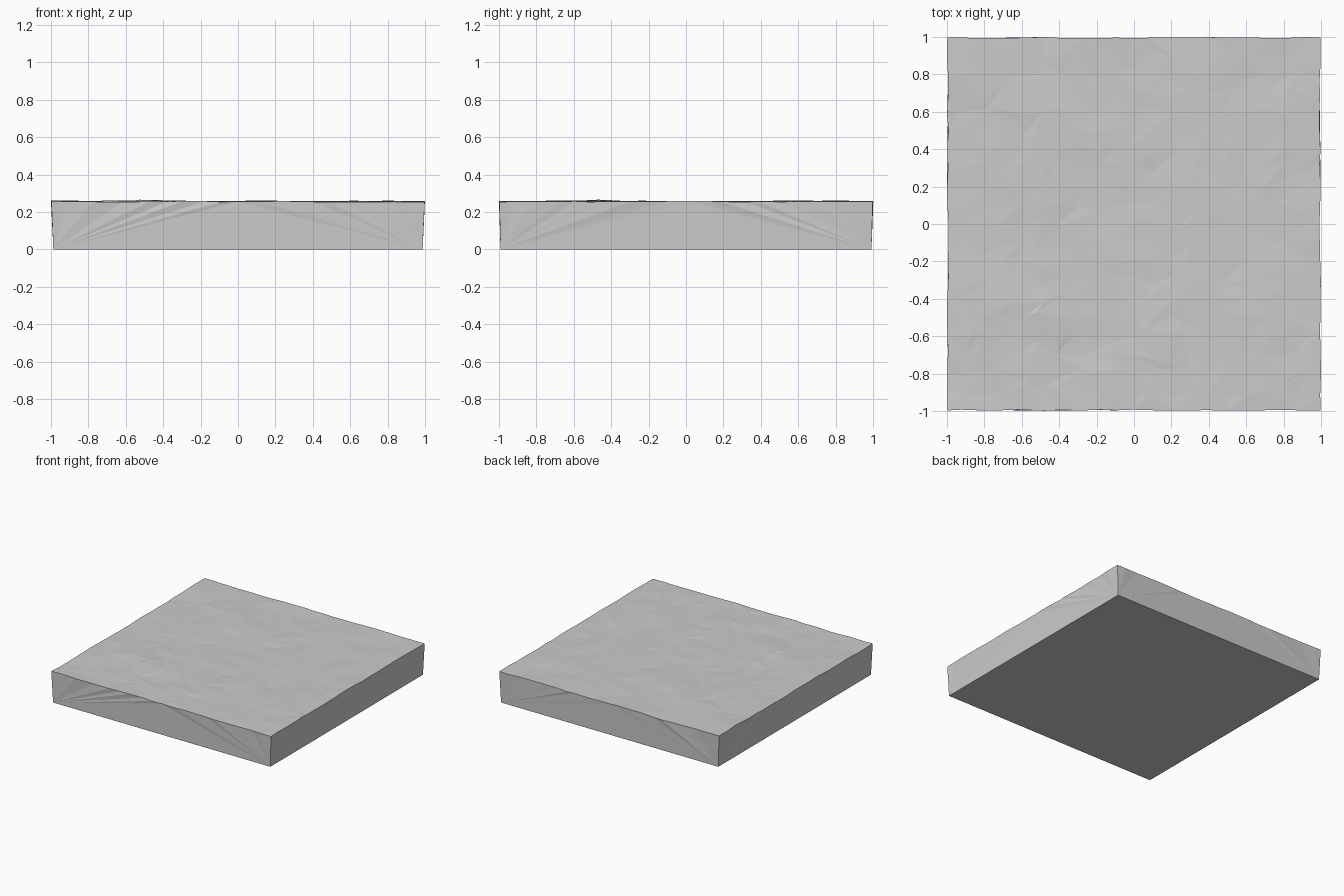
import bpy, bmesh, math, random
from mathutils import Vector, noise

if "Cube" in bpy.data.objects:
    bpy.data.objects.remove(bpy.data.objects["Cube"])

random.seed(4)
N = 20            # cells per side of the uneven top
TOP = 0.256       # mean height of the top surface

# raised spots (x, y, radius, height)
BUMPS = [(-0.45, -0.50, 0.12, 0.010), (-0.46, -0.22, 0.08, 0.006),
         (-0.95, 0.75, 0.10, 0.006), (-0.60, 0.62, 0.10, 0.005),
         (0.15, -0.62, 0.12, 0.005), (0.80, 0.55, 0.15, 0.004)]


def height(x, y):
    z = TOP + 0.006 * noise.noise(Vector((x * 3.5, y * 3.5, 1.7)))
    for bx, by, r, h in BUMPS:
        z += h * math.exp(-((x - bx) ** 2 + (y - by) ** 2) / r ** 2)
    return z + random.uniform(-0.002, 0.002)


bm = bmesh.new()

# uneven top with irregular triangles
grid = []
for j in range(N + 1):
    row = []
    for i in range(N + 1):
        x, y = -1 + 2 * i / N, -1 + 2 * j / N
        edge_x, edge_y = i in (0, N), j in (0, N)
        corner = edge_x and edge_y
        px = x * random.uniform(0.992, 1.0) if edge_x else x + random.uniform(-0.03, 0.03)
        py = y * random.uniform(0.992, 1.0) if edge_y else y + random.uniform(-0.03, 0.03)
        if corner:
            px, py = x * 0.998, y * 0.997
        row.append(bm.verts.new((px, py, height(px, py))))
    grid.append(row)
for j in range(N):
    for i in range(N):
        a, b = grid[j][i], grid[j][i + 1]
        c, d = grid[j + 1][i + 1], grid[j + 1][i]
        if random.random() < 0.5:
            bm.faces.new((a, b, c))
            bm.faces.new((a, c, d))
        else:
            bm.faces.new((a, b, d))
            bm.faces.new((b, c, d))

# flat underside, slightly inset
base = [bm.verts.new((0.987 * sx, 0.99 * sy, 0))
        for sx, sy in ((-1, -1), (1, -1), (1, 1), (-1, 1))]
bm.faces.new(base[::-1])

# side walls fanning out from the bottom corners
rims = [grid[0],
        [row[N] for row in grid],
        grid[N][::-1],
        [row[0] for row in grid][::-1]]
for k, rim in enumerate(rims):
    left, right = base[k], base[(k + 1) % 4]
    mid = N // 2
    for i in range(N):
        bm.faces.new((left if i < mid else right, rim[i + 1], rim[i]))
    bm.faces.new((left, right, rim[mid]))

bmesh.ops.recalc_face_normals(bm, faces=bm.faces)
mesh = bpy.data.meshes.new("ground_slab")
bm.to_mesh(mesh)
bm.free()
slab = bpy.data.objects.new("ground_slab", mesh)
bpy.context.collection.objects.link(slab)
